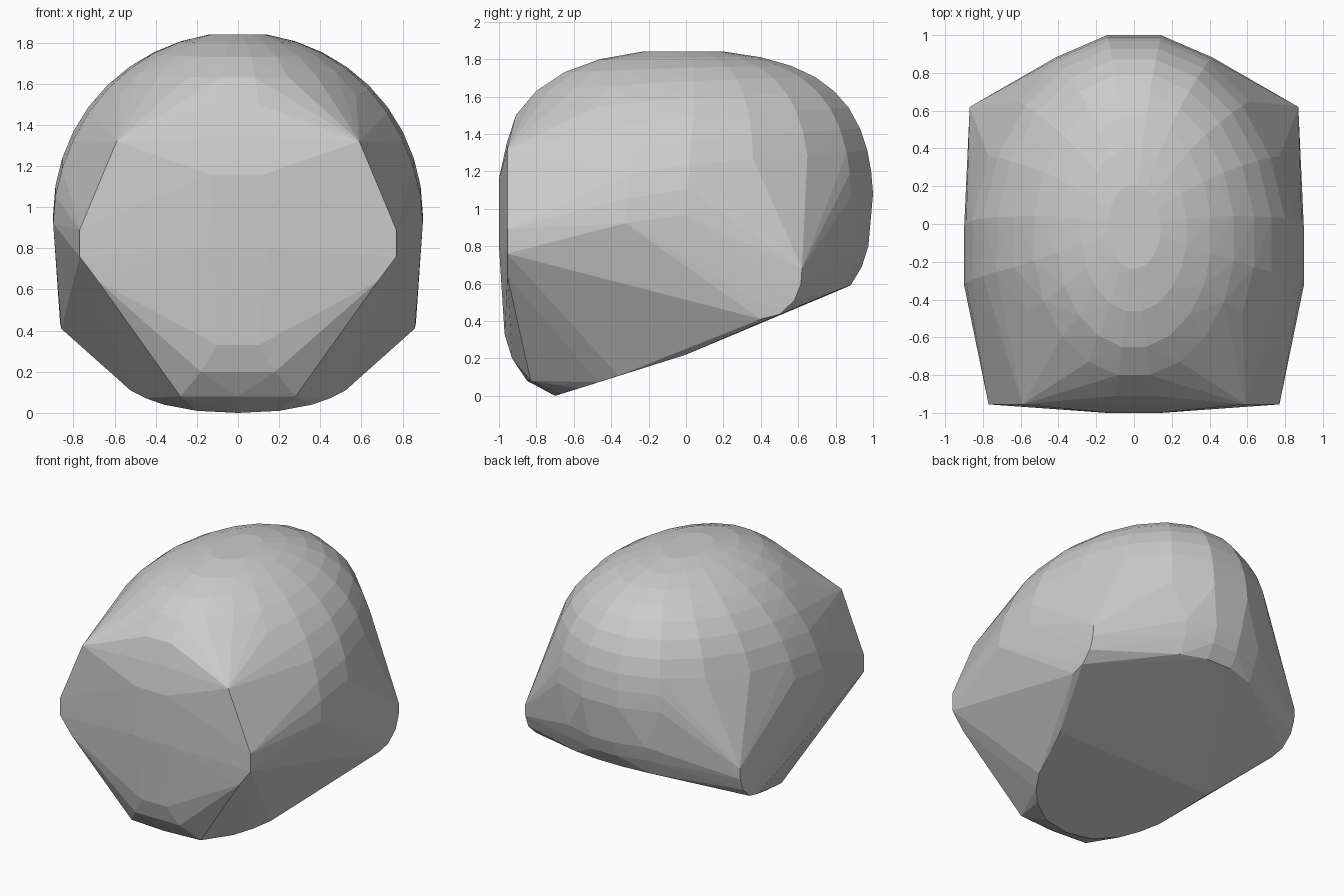
import bpy, bmesh, math

if "Cube" in bpy.data.objects:
    bpy.data.objects.remove(bpy.data.objects["Cube"])

pts = []


def both(*coords):
    # add each point together with its mirror image in x
    for x, y, z in coords:
        pts.append((x, y, z))
        if x > 0:
            pts.append((-x, y, z))


# dome rings, 9 degrees apart: front y, front z, back y, back z
rings = [(-.235, 1.84, .205, 1.84), (-.46, 1.80, .40, 1.81),
         (-.65, 1.73, .56, 1.765), (-.80, 1.63, .69, 1.705),
         (-.91, 1.50, .79, 1.63), (-.96, 1.345, .87, 1.54),
         (-1.0, 1.16, .93, 1.43), (-1.0, 1.0, .97, 1.31),
         (-1.0, .9, .99, 1.2), (-1.0, .8, 1.0, 1.08)]
c9 = math.cos(math.radians(9))
for k, (yf, zf, yb, zb) in enumerate(rings, 1):
    t = math.radians(9 * k)
    w, zm, yc = .91 * math.sin(t), .946 + .905 * math.cos(t), -.02 * k
    for i in range(20):
        a = math.radians(18 * i + 9)
        c = math.cos(a) / c9
        ye, ze = (yb, zb) if c > 0 else (yf, zf)
        pts.append((w * math.sin(a), yc + (ye - yc) * abs(c),
                    zm + (ze - zm) * abs(c)))

# front plate corners and the rounded chin below it
both((.59, -.955, 1.32), (.77, -.955, .89), (.77, -.955, .76), (.68, -.955, .64))
both((.1, -.97, .33), (.18, -.93, .2), (.28, -.83, .08), (0, -.85, .08))
# curved edge of the sloping base
both((0, -.7, 0), (.2, -.67, .01), (.36, -.57, .04), (.45, -.47, .072),
     (.52, -.36, .107), (.57, -.2, .157), (.64, 0, .22))
# rounded side corners
both((.86, .4, .41), (.865, .5, .435), (.87, .58, .51), (.87, .615, .6),
     (.87, .62, .68))
# rounded back edge
both((.1, .975, .8), (.31, .915, .8), (.1, .94, .69), (.3, .885, .69),
     (.1, .88, .59), (.3, .835, .575))

# wrap everything in one convex shell
bm = bmesh.new()
for p in pts:
    bm.verts.new(p)
res = bmesh.ops.convex_hull(bm, input=bm.verts)
bmesh.ops.delete(bm, geom=[v for v in bm.verts if not v.link_faces], context='VERTS')
bmesh.ops.dissolve_limit(bm, angle_limit=math.radians(.5), verts=bm.verts, edges=bm.edges)
bmesh.ops.recalc_face_normals(bm, faces=bm.faces)
me = bpy.data.meshes.new("faceted_shell")
bm.to_mesh(me)
bm.free()
bpy.context.collection.objects.link(bpy.data.objects.new("faceted_shell", me))
